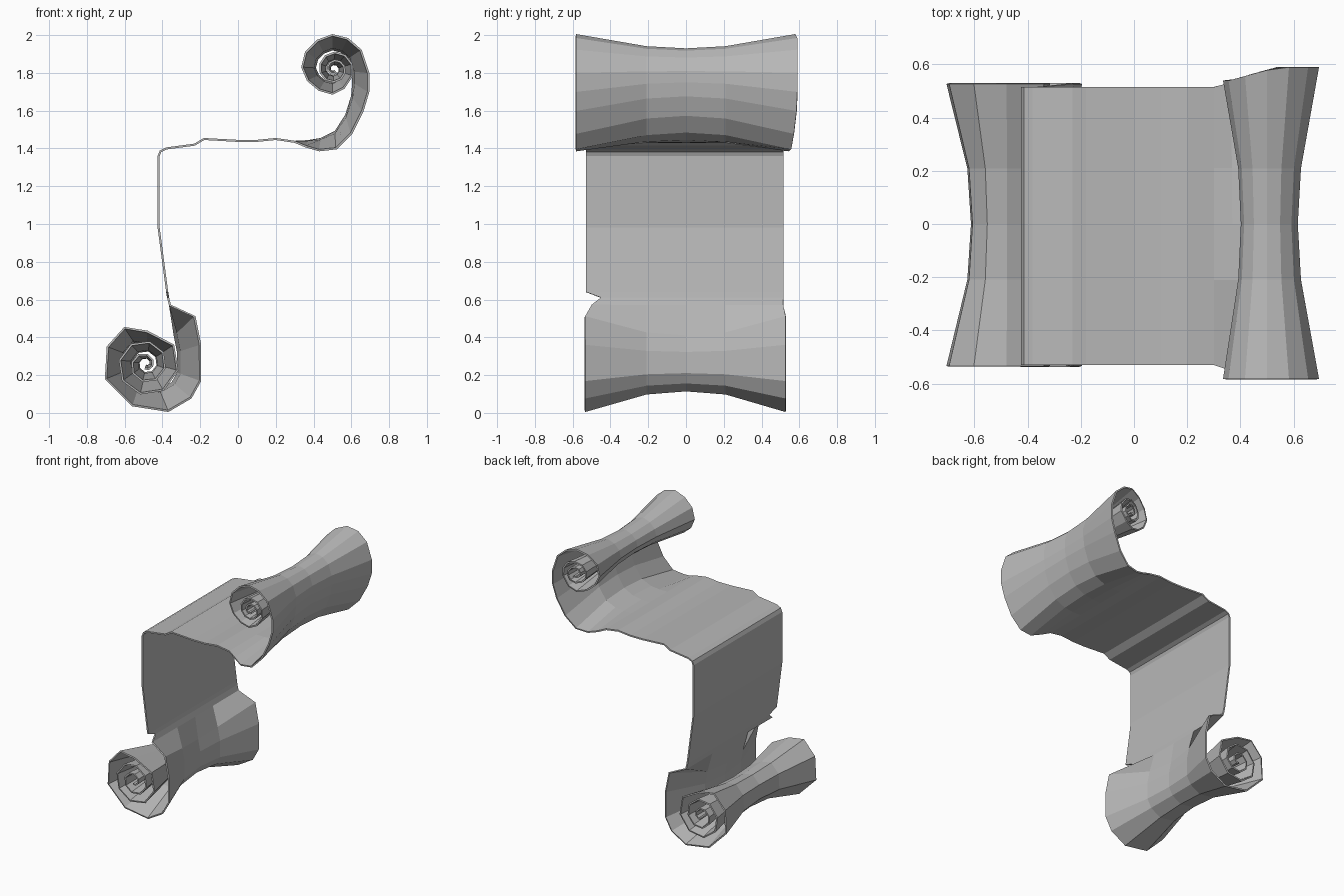
import bpy
from math import cos, sin, radians

cube = bpy.data.objects.get("Cube")
if cube:
    bpy.data.objects.remove(cube, do_unlink=True)

paper = bpy.data.materials.new("grey_paper")
paper.use_nodes = True
grey = (0.48, 0.48, 0.48, 1)
paper.diffuse_color = grey
paper.node_tree.nodes["Principled BSDF"].inputs["Base Color"].default_value = grey


def coil(centre, start, step, count, r0, r1):
    """Points winding inward around a centre."""
    points = []
    for i in range(count):
        r = r0 + (r1 - r0) * i / (count - 1)
        a = radians(start + step * i)
        points.append((centre[0] + r * cos(a), centre[1] + r * sin(a)))
    return points


def pinch(centre, p, s):
    return [c + (v - c) * s for c, v in zip(centre, p)]


# Profiles of the paper at its side edges, as (x, z)
LOW, HIGH = (-0.48, 0.27), (0.5, 1.82)
WAIST = 0.58
low_roll = [(-0.23, 0.51), (-0.2, 0.36), (-0.2, 0.17), (-0.25, 0.08),
            (-0.37, 0.01), (-0.56, 0.04), (-0.7, 0.18), (-0.69, 0.35),
            (-0.6, 0.45), (-0.48, 0.43)]
low_roll += coil((-0.49, 0.255), 35, -45, 20, 0.18, 0.02)
sheet = [(-0.36, 0.57), (-0.37, 0.61), (-0.375, 0.64), (-0.42, 0.98),
         (-0.42, 1.36), (-0.41, 1.385), (-0.38, 1.4), (-0.23, 1.42),
         (-0.18, 1.45), (0, 1.44), (0.1, 1.44), (0.2, 1.45), (0.3, 1.435)]
high_lead = [(0.36, 1.41), (0.43, 1.39), (0.52, 1.4), (0.6, 1.48), (0.66, 1.6)]
high_roll = [(0.69, 1.7), (0.69, 1.8), (0.65, 1.92), (0.58, 1.98), (0.5, 2),
             (0.42, 1.97), (0.36, 1.91), (0.34, 1.83), (0.37, 1.76),
             (0.43, 1.71), (0.5, 1.69), (0.56, 1.72)]
high_roll += coil((0.51, 1.82), -20, 36, 20, 0.1, 0.02)

# Each row: side point, centre, waist scale, front and back edge
rows = [(p, LOW, WAIST, -0.535, 0.528) for p in reversed(low_roll)]
for i, p in enumerate(sheet):
    front = (-0.5, -0.45)[i] if i < 2 else -0.53   # torn notch on the front edge
    rows.append((p, LOW, 1, front, 0.515))
for i, p in enumerate(high_lead):
    rows.append((p, HIGH, 0.93 - 0.07 * i, -0.55 if i == 0 else -0.583, 0.53 + 0.014 * i))
for p in high_roll:
    slant = min(max((p[0] - 0.36) / 0.18, 0), 1)
    rows.append((p, HIGH, WAIST, -0.583, 0.54 + 0.05 * slant))

# Loft the rows across the width, narrowing towards the waist
verts, faces = [], []
for p, centre, scale, front, back in rows:
    shoulder = 1 + (scale - 1) * 0.85
    for y, s in ((front, 1), (-0.21, shoulder), (0, scale), (0.21, shoulder), (back, 1)):
        x, z = pinch(centre, p, s)
        verts.append((x, y, z))
across = 5
for r in range(len(rows) - 1):
    for c in range(across - 1):
        a = r * across + c
        faces.append((a, a + 1, a + across + 1, a + across))

mesh = bpy.data.meshes.new("scroll_sheet")
mesh.from_pydata(verts, [], faces)
mesh.materials.append(paper)
scroll = bpy.data.objects.new("scroll_sheet", mesh)
bpy.context.collection.objects.link(scroll)

# Paper thickness
solid = scroll.modifiers.new("paper_thickness", "SOLIDIFY")
solid.thickness = 0.011
solid.offset = 0
